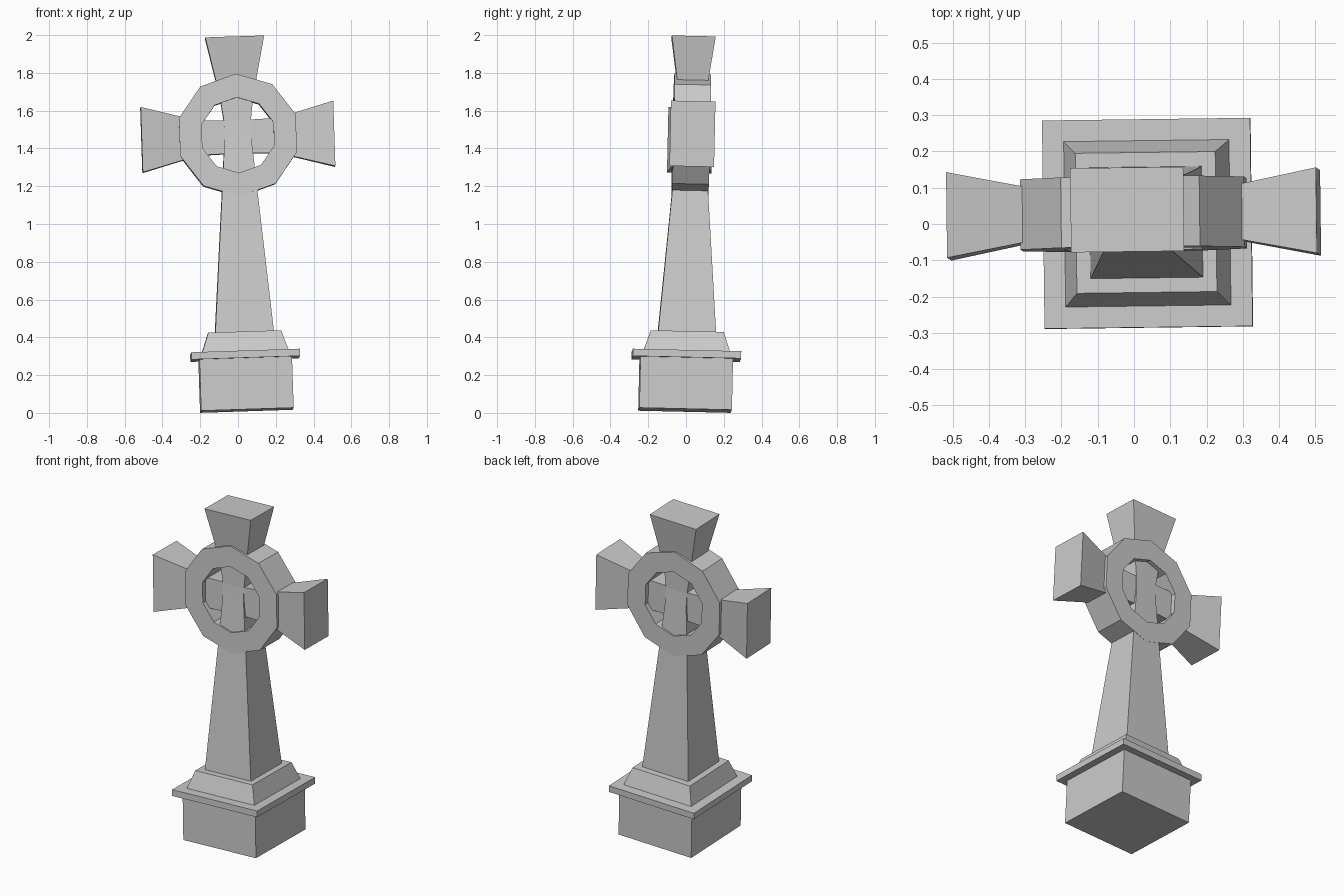
import bpy, bmesh, math
from mathutils import Matrix, Euler

if "Cube" in bpy.data.objects:
    bpy.data.objects.remove(bpy.data.objects["Cube"])

# The whole monument leans slightly
LEAN = Matrix.Translation((0.047, -0.005, 0.014)) @ Euler((-0.023, -0.033, 0.013)).to_matrix().to_4x4()


def finish(name, bm, local=Matrix()):
    bmesh.ops.recalc_face_normals(bm, faces=bm.faces)
    me = bpy.data.meshes.new(name)
    bm.to_mesh(me)
    bm.free()
    ob = bpy.data.objects.new(name, me)
    bpy.context.collection.objects.link(ob)
    ob.matrix_world = LEAN @ local
    return ob


def loft(name, sections, local=Matrix()):
    """Rectangular sections (height, half width, half depth) joined along z."""
    bm = bmesh.new()
    rings = [[bm.verts.new((sx * w, sy * d, z)) for sx, sy in ((-1, -1), (1, -1), (1, 1), (-1, 1))]
             for z, w, d in sections]
    for a, b in zip(rings, rings[1:]):
        for i in range(4):
            j = (i + 1) % 4
            bm.faces.new((a[i], a[j], b[j], b[i]))
    bm.faces.new(rings[0][::-1])
    bm.faces.new(rings[-1])
    return finish(name, bm, local)


# Stepped base
loft("base_block", [(0, 0.245, 0.245), (0.272, 0.245, 0.245)])
loft("base_slab", [(0.272, 0.287, 0.287), (0.31, 0.287, 0.287)])
loft("base_plinth", [(0.31, 0.228, 0.228), (0.413, 0.193, 0.193)])

# Tapered shaft running into the flared top arm
loft("shaft_and_top_arm", [(0.413, 0.155, 0.153), (1.14, 0.095, 0.096), (1.45, 0.070, 0.075),
                           (1.53, 0.071, 0.070), (1.66, 0.088, 0.070), (1.978, 0.156, 0.116)])

# Flared side arms
CZ = 1.452
for side, sign in (("left", -1), ("right", 1)):
    place = Matrix.Translation((0, 0, CZ - 0.004)) @ Matrix.Rotation(sign * math.pi / 2, 4, 'Y')
    loft(side + "_arm", [(0, 0.087, 0.068), (0.2, 0.092, 0.068),
                         (0.31, 0.119, 0.079), (0.51, 0.173, 0.118)], place)

# Ten-sided ring
bm = bmesh.new()
N, R_OUT, R_IN, D = 10, 0.325, 0.2, 0.097
cols = []
for i in range(N):
    a = math.pi / 2 + i * math.tau / N
    cols.append([bm.verts.new((r * math.cos(a), y, r * math.sin(a)))
                 for r, y in ((R_OUT, -D), (R_OUT, D), (R_IN, D), (R_IN, -D))])
for i in range(N):
    a, b = cols[i], cols[(i + 1) % N]
    for k in range(4):
        m = (k + 1) % 4
        bm.faces.new((a[k], a[m], b[m], b[k]))
finish("ring", bm, Matrix.Translation((0, 0, CZ + 0.004)))
